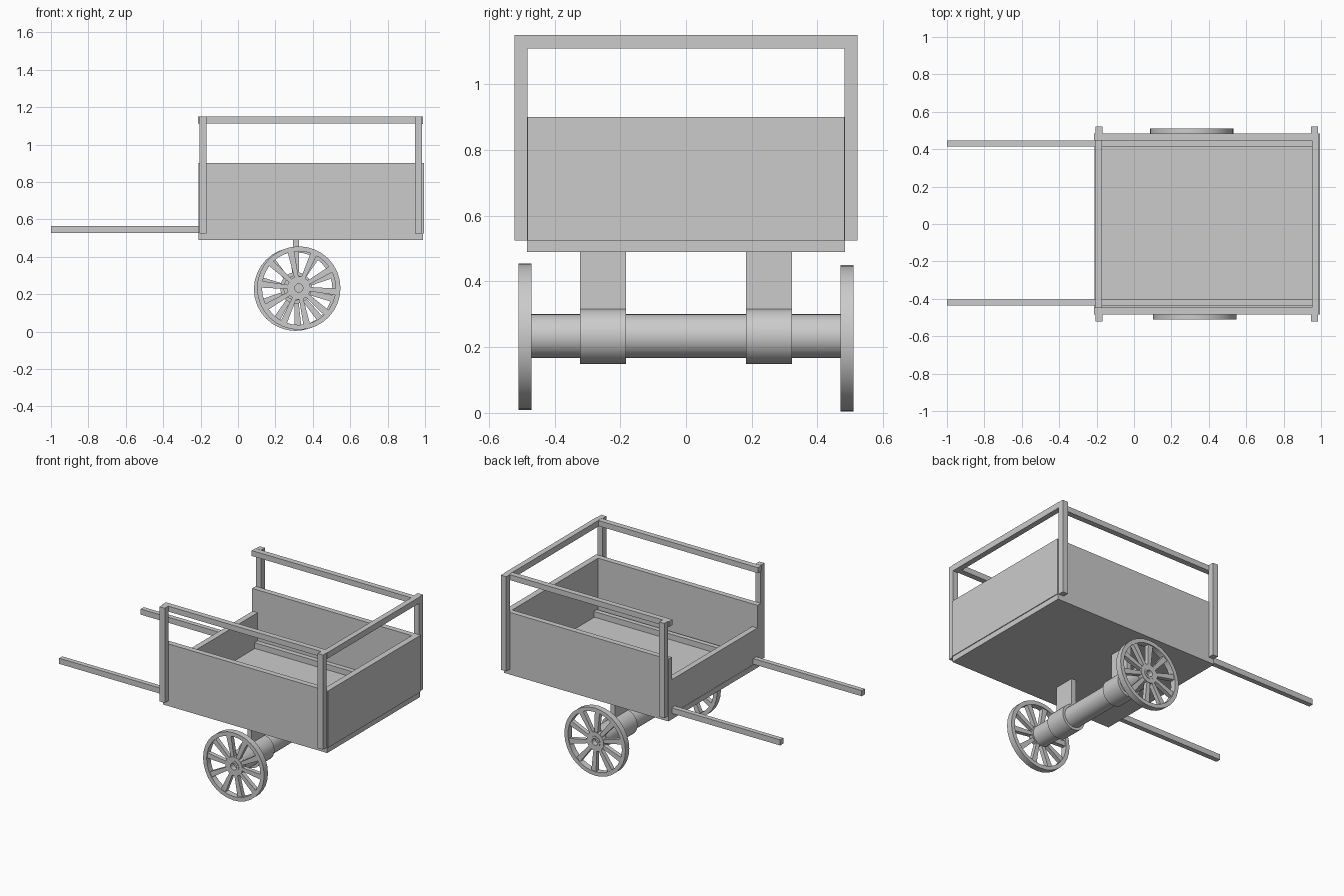
import bpy, bmesh, math
from mathutils import Matrix, Vector

if "Cube" in bpy.data.objects:
    bpy.data.objects.remove(bpy.data.objects["Cube"])


def finish(name, bm, smooth=False):
    bmesh.ops.recalc_face_normals(bm, faces=bm.faces[:])
    me = bpy.data.meshes.new(name)
    bm.to_mesh(me)
    bm.free()
    ob = bpy.data.objects.new(name, me)
    bpy.context.collection.objects.link(ob)
    if smooth:
        bpy.context.view_layer.objects.active = ob
        ob.select_set(True)
        bpy.ops.object.shade_smooth_by_angle(angle=math.radians(30))
        ob.select_set(False)
    return ob


def box(name, x, y, z):
    bm = bmesh.new()
    bmesh.ops.create_cube(bm, size=1)
    for v in bm.verts:
        v.co = Vector([(r[0] + r[1]) / 2 + c * (r[1] - r[0]) for c, r in zip(v.co, (x, y, z))])
    return finish(name, bm)


def cylinder(name, x, z, r, y0, y1):
    bm = bmesh.new()
    m = Matrix.Translation((x, (y0 + y1) / 2, z)) @ Matrix.Rotation(math.pi / 2, 4, 'X')
    bmesh.ops.create_cone(bm, cap_ends=True, segments=32, radius1=r, radius2=r,
                          depth=y1 - y0, matrix=m)
    return finish(name, bm, True)


def ring(bm, r0, r1, h, n=32):
    # rectangular section swept around the y axis
    prof = [(r0, -h), (r1, -h), (r1, h), (r0, h)]
    loops = []
    for i in range(n):
        a = 2 * math.pi * i / n
        loops.append([bm.verts.new((r * math.cos(a), y, r * math.sin(a))) for r, y in prof])
    for i in range(n):
        p, q = loops[i], loops[(i + 1) % n]
        for j in range(4):
            k = (j + 1) % 4
            bm.faces.new((p[j], p[k], q[k], q[j]))


def wheel(name, x, y, z, phase):
    bm = bmesh.new()
    ring(bm, 0.197, 0.223, 0.02)     # rim
    ring(bm, 0.035, 0.062, 0.017)    # hub
    ring(bm, 0.022, 0.036, 0.020)    # hub collar
    for i in range(10):              # tapered spokes
        geo = bmesh.ops.create_cube(bm, size=1)['verts']
        for v in geo:
            outer = v.co.x > 0
            v.co = Vector((0.205 if outer else 0.055, v.co.y * 0.028,
                           v.co.z * (0.036 if outer else 0.022)))
        bmesh.ops.rotate(bm, verts=geo, cent=(0, 0, 0),
                         matrix=Matrix.Rotation(phase + i * math.tau / 10, 3, 'Y'))
    bmesh.ops.translate(bm, verts=bm.verts[:], vec=(x, y, z))
    finish(name, bm, True)


# Cart bed
box("floor", (-0.21, 0.99), (-0.483, 0.483), (0.49, 0.525))
box("tail_wall", (0.955, 0.995), (-0.483, 0.483), (0.525, 0.90))
box("front_wall", (-0.208, -0.17), (-0.45, 0.45), (0.525, 0.75))
box("tail_rail", (0.952, 0.988), (-0.483, 0.483), (1.11, 1.15))


def span(s, a, b):
    return tuple(sorted((s * a, s * b)))


for s, side in ((-1, "right"), (1, "left")):
    # Sides, rails, posts and shafts
    box(side + "_wall", (-0.21, 0.99), span(s, 0.447, 0.484), (0.49, 0.90))
    box(side + "_rail", (-0.213, 0.988), span(s, 0.447, 0.484), (1.113, 1.149))
    for x, end in ((-0.207, "front"), (0.947, "rear")):
        box(f"{side}_{end}_post", (x, x + 0.038), span(s, 0.483, 0.522), (0.525, 1.15))
    c = 0.43 if s > 0 else -0.42
    box(side + "_shaft", (-1.0, 0.955), (c - 0.016, c + 0.016), (0.528, 0.565))
    # Axle hangers
    box(side + "_hanger", (0.294, 0.326), span(s, 0.183, 0.323), (0.30, 0.495))
    y0, y1 = span(s, 0.183, 0.323)
    cylinder(side + "_axle_sleeve", 0.31, 0.2335, 0.084, y0, y1)

# Axle and wheels
cylinder("axle", 0.31, 0.2335, 0.067, -0.475, 0.475)
wheel("right_wheel", 0.325, -0.49, 0.2325, 0.1)
wheel("left_wheel", 0.308, 0.49, 0.2265, 0.25)
